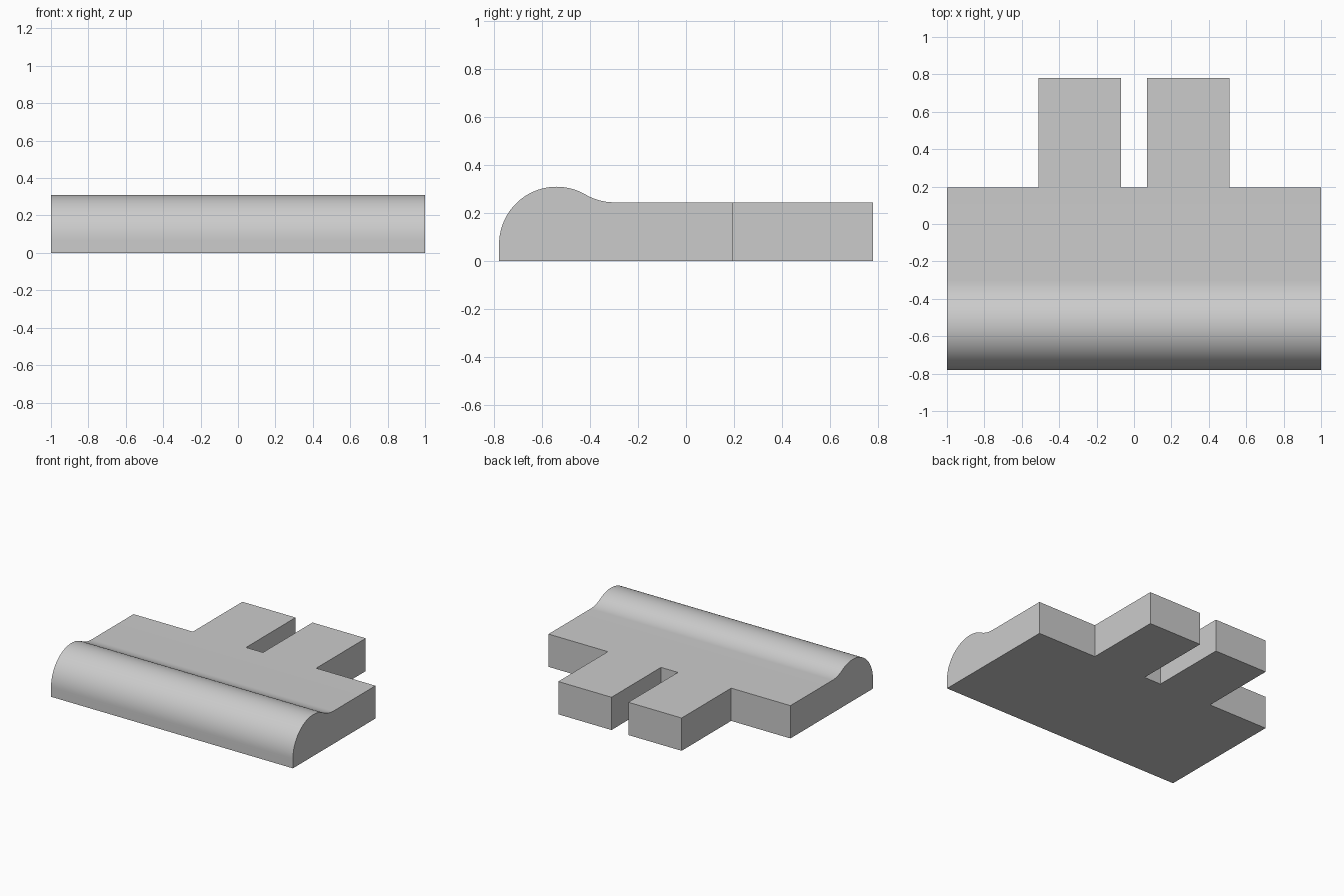
import bpy, bmesh, math
from mathutils import Vector

if "Cube" in bpy.data.objects:
    bpy.data.objects.remove(bpy.data.objects["Cube"])

BACK, TIP = 0.195, 0.78        # rear of the body, ends of the prongs
TOP = 0.245                    # height of the flat plate
PRONG_IN, PRONG_OUT = 0.07, 0.51


def arc(cy, cz, r, a0, a1, n):
    """Points of an arc in the y-z plane, angles in degrees."""
    angles = [math.radians(a0 + (a1 - a0) * i / n) for i in range(n + 1)]
    return [(cy + r * math.cos(a), cz + r * math.sin(a)) for a in angles]


# Side profile: round front roll blending through a hollow into the flat plate
roll_y, roll_z, roll_r = -0.54, 0.07, 0.24
hollow_y = -0.30
rise = TOP - roll_z
hollow_r = ((hollow_y - roll_y) ** 2 + rise ** 2 - roll_r ** 2) / (2 * (roll_r - rise))
hollow_z = TOP + hollow_r
join = math.degrees(math.atan2(hollow_z - roll_z, hollow_y - roll_y))
profile = [(roll_y - roll_r, 0)]
profile += arc(roll_y, roll_z, roll_r, 180, join, 32)
profile += arc(hollow_y, hollow_z, hollow_r, join + 180, 270, 12)[1:]
profile += [(BACK, TOP), (BACK, 0)]

# Body: the profile swept across the full width
bm = bmesh.new()
side = bm.faces.new([bm.verts.new((-1, y, z)) for y, z in profile])
swept = bmesh.ops.extrude_face_region(bm, geom=[side], use_keep_orig=True)
bmesh.ops.translate(bm, vec=(2, 0, 0),
                    verts=[g for g in swept["geom"] if isinstance(g, bmesh.types.BMVert)])
bmesh.ops.recalc_face_normals(bm, faces=bm.faces[:])

# Prongs: cut the rear wall into strips and pull two of them backwards
for x in (-PRONG_OUT, -PRONG_IN, PRONG_IN, PRONG_OUT):
    bmesh.ops.bisect_plane(bm, geom=bm.verts[:] + bm.edges[:] + bm.faces[:],
                           plane_co=(x, 0, 0), plane_no=(1, 0, 0))
bm.normal_update()
strips = [f for f in bm.faces if f.normal.y > 0.99
          and PRONG_IN < abs(f.calc_center_median().x) < PRONG_OUT]
pulled = bmesh.ops.extrude_discrete_faces(bm, faces=strips)["faces"]
for f in pulled:
    bmesh.ops.translate(bm, vec=Vector((0, TIP - BACK, 0)), verts=f.verts[:])

# Merge coplanar strips back into clean flat faces
bmesh.ops.remove_doubles(bm, verts=bm.verts[:], dist=1e-5)
bmesh.ops.dissolve_limit(bm, angle_limit=math.radians(0.1),
                         verts=bm.verts[:], edges=bm.edges[:])
bmesh.ops.recalc_face_normals(bm, faces=bm.faces[:])

mesh = bpy.data.meshes.new("pronged_plate")
bm.to_mesh(mesh)
bm.free()
plate = bpy.data.objects.new("pronged_plate", mesh)
bpy.context.collection.objects.link(plate)

# Plain grey finish, smooth roll with crisp edges
grey = bpy.data.materials.new("grey")
grey.diffuse_color = (0.6, 0.6, 0.6, 1)
grey.use_nodes = True
grey.node_tree.nodes["Principled BSDF"].inputs["Base Color"].default_value = grey.diffuse_color
mesh.materials.append(grey)
bpy.context.view_layer.objects.active = plate
plate.select_set(True)
bpy.ops.object.shade_smooth_by_angle(angle=math.radians(30))
